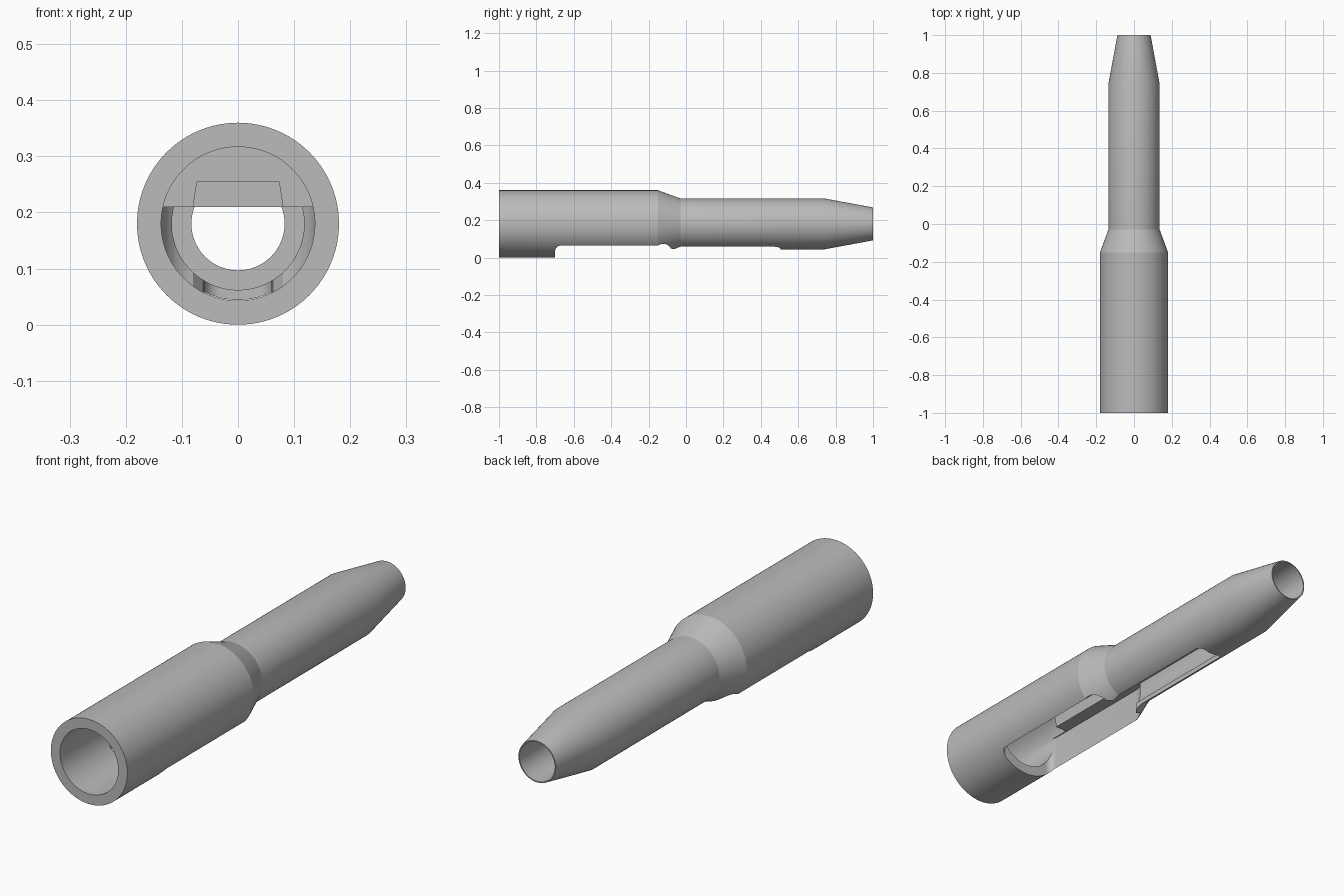
import bpy, bmesh, math
from mathutils import Vector

cube = bpy.data.objects.get("Cube")
if cube:
    bpy.data.objects.remove(cube, do_unlink=True)

AXIS_Z = 0.18
SIDES = 96

grey = bpy.data.materials.new("plain grey")
grey.use_nodes = True
grey.diffuse_color = (0.5, 0.5, 0.5, 1)
grey.node_tree.nodes["Principled BSDF"].inputs["Base Color"].default_value = (0.5, 0.5, 0.5, 1)


def finish(name, bm):
    bmesh.ops.recalc_face_normals(bm, faces=bm.faces)
    mesh = bpy.data.meshes.new(name)
    bm.to_mesh(mesh)
    bm.free()
    mesh.materials.append(grey)
    obj = bpy.data.objects.new(name, mesh)
    bpy.context.collection.objects.link(obj)
    return obj


def turned(name, profile):
    """Closed solid of revolution along y from (y, radius) pairs."""
    bm = bmesh.new()
    angles = [2 * math.pi * i / SIDES for i in range(SIDES)]
    rings = [[bm.verts.new((r * math.cos(a), y, AXIS_Z + r * math.sin(a))) for a in angles]
             for y, r in profile]
    for a, b in zip(rings, rings[1:]):
        for i in range(SIDES):
            j = (i + 1) % SIDES
            bm.faces.new((a[i], a[j], b[j], b[i]))
    bm.faces.new(rings[0])
    bm.faces.new(rings[-1])
    return finish(name, bm)


def prism(name, outline, shift):
    """Extrude a flat outline along a vector."""
    bm = bmesh.new()
    face = bm.faces.new([bm.verts.new(p) for p in outline])
    new = bmesh.ops.extrude_face_region(bm, geom=[face])["geom"]
    verts = [v for v in new if isinstance(v, bmesh.types.BMVert)]
    bmesh.ops.translate(bm, verts=verts, vec=Vector(shift))
    return finish(name, bm)


def arc(cx, cy, r, start, end, steps=8):
    """Plan-view corner points, angles in degrees."""
    pts = []
    for i in range(steps + 1):
        a = math.radians(start + (end - start) * i / steps)
        pts.append((cx + r * math.cos(a), cy + r * math.sin(a)))
    return pts


def cut(body, cutter, mode="DIFFERENCE"):
    mod = body.modifiers.new(cutter.name, "BOOLEAN")
    mod.operation = mode
    mod.solver = "EXACT"
    mod.object = cutter
    bpy.context.view_layer.update()
    graph = bpy.context.evaluated_depsgraph_get()
    mesh = bpy.data.meshes.new_from_object(body.evaluated_get(graph))
    body.modifiers.clear()
    body.data = mesh
    bpy.data.objects.remove(cutter, do_unlink=True)


# Stepped outer sleeve
body = turned("stepped_sleeve", [(-1, 0.18), (-0.15, 0.18), (-0.03, 0.136),
                                 (0.74, 0.136), (1, 0.088)])

# Front socket and rear bore
cut(body, turned("front_socket", [(-1.1, 0.137), (-0.6, 0.137)]))
cut(body, turned("rear_bore", [(0.45, 0.083), (1.1, 0.083)]))

# Underside chamber: narrow bore with a flat ceiling
chamber = turned("chamber", [(-0.65, 0.118), (0.53, 0.118)])
ceiling = prism("ceiling", [(-1, -2, 0.21), (1, -2, 0.21), (1, 2, 0.21), (-1, 2, 0.21)], (0, 0, 1))
cut(chamber, ceiling)
cut(body, chamber)

# Underside opening: wide slot, rounded shoulders, narrow rounded slot
half = arc(0.108, -0.67, 0.03, -90, 0)
half += arc(0.068, -0.15, 0.07, 0, 80)
half += [(0.062, -0.06), (0.06, -0.03)]
half += arc(0.03, 0.475, 0.03, 0, 90)
plan = half + [(-x, y) for x, y in reversed(half)]
cut(body, prism("underside_slot", [(x, y, -0.1) for x, y in plan], (0, 0, 0.31)))

# Tapered groove in the chamber ceiling
groove = [(-0.0815, -0.65, 0.2), (0.0815, -0.65, 0.2), (0.073, -0.65, 0.255), (-0.073, -0.65, 0.255)]
cut(body, prism("ceiling_groove", groove, (0, 0.58, 0)))

# Smooth curved walls, crisp edges
bpy.ops.object.select_all(action="DESELECT")
body.select_set(True)
bpy.context.view_layer.objects.active = body
bpy.ops.object.shade_smooth_by_angle(angle=math.radians(20))
